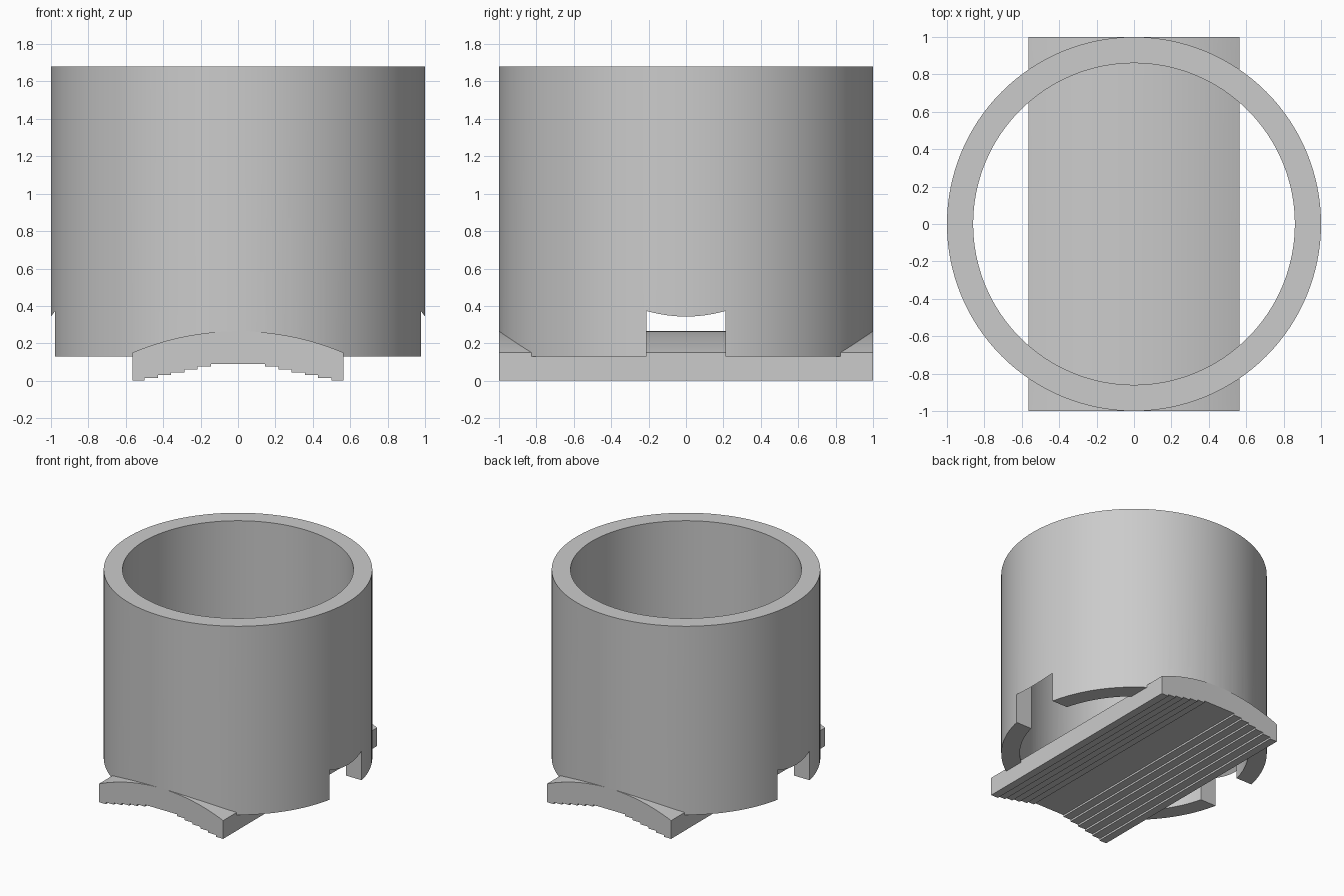
import bpy, bmesh, math

if "Cube" in bpy.data.objects:
    bpy.data.objects.remove(bpy.data.objects["Cube"])

grey = bpy.data.materials.new("plain grey")
grey.use_nodes = True
colour = (0.6, 0.6, 0.6, 1)
grey.diffuse_color = colour
grey.node_tree.nodes["Principled BSDF"].inputs["Base Color"].default_value = colour


def make_object(name, bm):
    bmesh.ops.recalc_face_normals(bm, faces=bm.faces)
    mesh = bpy.data.meshes.new(name)
    bm.to_mesh(mesh)
    bm.free()
    mesh.materials.append(grey)
    ob = bpy.data.objects.new(name, mesh)
    bpy.context.collection.objects.link(ob)
    return ob


def prism(name, outline, half_depth):
    """Extrude an x-z outline along y, centred on y = 0."""
    bm = bmesh.new()
    face = bm.faces.new([bm.verts.new((x, -half_depth, z)) for x, z in outline])
    out = bmesh.ops.extrude_face_region(bm, geom=[face])
    verts = [v for v in out["geom"] if isinstance(v, bmesh.types.BMVert)]
    bmesh.ops.translate(bm, verts=verts, vec=(0, 2 * half_depth, 0))
    return make_object(name, bm)


def arch(half_width, radius, centre_z, count):
    """Points on a circular arch from -x to +x."""
    xs = [half_width * (2 * i / count - 1) for i in range(count + 1)]
    return [(x, centre_z + math.sqrt(radius ** 2 - x * x)) for x in xs]


def tube(name, outer, inner, bottom, top, sides=128):
    bm = bmesh.new()
    loops = []
    for r, z in ((outer, bottom), (outer, top), (inner, top), (inner, bottom)):
        angles = [math.tau * i / sides for i in range(sides)]
        loops.append([bm.verts.new((r * math.cos(a), r * math.sin(a), z)) for a in angles])
    for k in range(4):
        a, b = loops[k], loops[(k + 1) % 4]
        for i in range(sides):
            j = (i + 1) % sides
            bm.faces.new((a[i], a[j], b[j], b[i]))
    return make_object(name, bm)


def combine(target, tool, operation):
    mod = target.modifiers.new(operation.lower(), "BOOLEAN")
    mod.operation = operation
    mod.solver = "EXACT"
    mod.object = tool
    bpy.context.view_layer.objects.active = target
    bpy.ops.object.modifier_apply(modifier=mod.name)
    bpy.data.objects.remove(tool)


# Open cylinder with an arched notch through both sides
ring = tube("ring_with_saddle", 1.0, 0.86, 0.13, 1.68)
notch = prism("notch_cutter", arch(1.2, 1.24, -0.39, 96) + [(1.2, -0.3), (-1.2, -0.3)], 0.21)
combine(ring, notch, "DIFFERENCE")

# Saddle plate: smooth arch on top, stepped hollow beneath
steps = []
for i in range(6):
    x = 0.5 - 0.071 * i
    steps += [(x, 0.015 * i), (x, 0.015 * (i + 1))]
half = 0.565
underside = [(half, 0)] + steps + [(-x, z) for x, z in reversed(steps)] + [(-half, 0)]
saddle = prism("saddle", arch(half, 1.445, -1.18, 32) + underside, 1.0)
combine(ring, saddle, "UNION")

# Smooth curved walls, crisp rims and steps
bpy.ops.object.select_all(action="DESELECT")
ring.select_set(True)
bpy.context.view_layer.objects.active = ring
bpy.ops.object.shade_smooth_by_angle(angle=math.radians(30))
